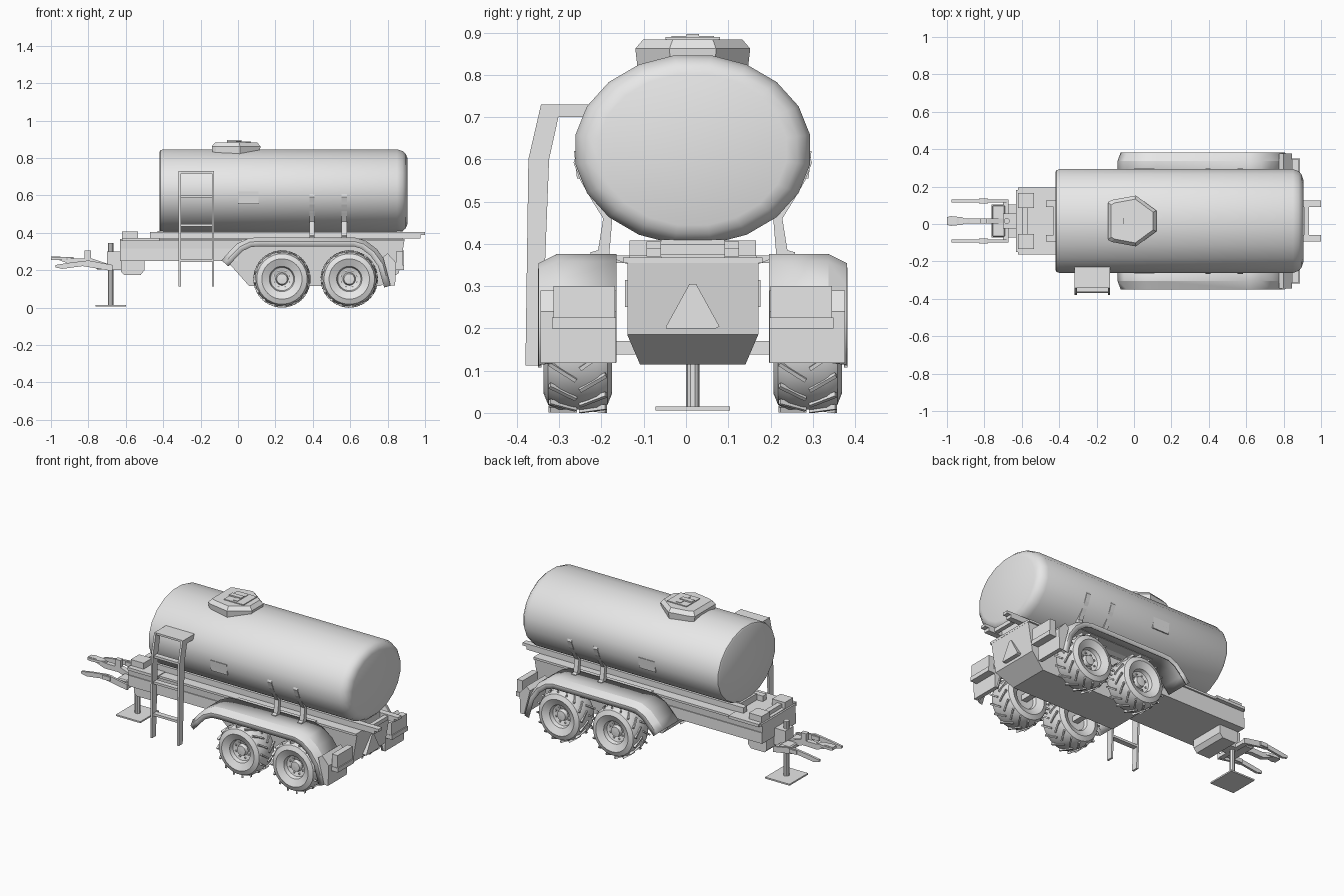
import bpy, bmesh, math
from mathutils import Matrix, Vector

if "Cube" in bpy.data.objects:
    bpy.data.objects.remove(bpy.data.objects["Cube"], do_unlink=True)

GREY = (0.8, 0.8, 0.8, 1)
mat = bpy.data.materials.new("light_grey")
mat.use_nodes = True
mat.diffuse_color = GREY
mat.node_tree.nodes["Principled BSDF"].inputs["Base Color"].default_value = GREY

CENTRE_Y = 0.016      # the body's symmetry plane
SIDES = ((-1, "front"), (1, "back"))


def finish(name, bm, smooth=None):
    bmesh.ops.recalc_face_normals(bm, faces=bm.faces)
    me = bpy.data.meshes.new(name)
    bm.to_mesh(me)
    bm.free()
    me.materials.append(mat)
    ob = bpy.data.objects.new(name, me)
    ob.location.y = CENTRE_Y
    bpy.context.collection.objects.link(ob)
    if smooth:
        bpy.ops.object.select_all(action="DESELECT")
        ob.select_set(True)
        bpy.context.view_layer.objects.active = ob
        bpy.ops.object.shade_smooth_by_angle(angle=math.radians(smooth))
    return ob


def add_box(bm, x, y, z):
    size = Matrix.Diagonal((x[1] - x[0], y[1] - y[0], z[1] - z[0], 1))
    mid = Matrix.Translation((sum(x) / 2, sum(y) / 2, sum(z) / 2))
    bmesh.ops.create_cube(bm, size=1, matrix=mid @ size)


def box(name, x, y, z, bevel=0):
    bm = bmesh.new()
    add_box(bm, x, y, z)
    if bevel:
        bmesh.ops.bevel(bm, geom=bm.edges[:], offset=bevel, segments=1, affect="EDGES")
    return finish(name, bm)


def loft(bm, rings):
    """Skin closed rings of points and cap both ends."""
    vs = [[bm.verts.new(p) for p in r] for r in rings]
    n = len(vs[0])
    for a, b in zip(vs, vs[1:]):
        for i in range(n):
            j = (i + 1) % n
            bm.faces.new((a[i], a[j], b[j], b[i]))
    bm.faces.new(vs[0])
    bm.faces.new(vs[-1])


def add_prism(bm, pts, axis, a, b):
    place = {"x": lambda p, d: (d, p[0], p[1]),
             "y": lambda p, d: (p[0], d, p[1]),
             "z": lambda p, d: (p[0], p[1], d)}[axis]
    loft(bm, [[place(p, d) for p in pts] for d in (a, b)])


def prism(name, pts, axis, a, b):
    bm = bmesh.new()
    add_prism(bm, pts, axis, a, b)
    return finish(name, bm)


def circle(r, n, c=(0, 0)):
    return [(c[0] + r * math.cos(math.tau * (i + .5) / n),
             c[1] + r * math.sin(math.tau * (i + .5) / n)) for i in range(n)]


# Tank: elliptical barrel with a rounded rear end
bm = bmesh.new()
rings = ((-.42, .94), (-.415, .975), (-.4, 1), (.85, 1), (.88, .96), (.897, .89), (.905, .8))
loft(bm, [[(x, .281 * s * math.cos(math.tau * (i + .5) / 20),
            .623 + .226 * s * math.sin(math.tau * (i + .5) / 20)) for i in range(20)]
          for x, s in rings])
finish("tank", bm, 35)

# Filling hatch: seven-sided dome with a latch
hatch = ((-.14, -.1), (-.12, -.112), (.01, -.136), (.12, -.055),
         (.12, .055), (.01, .136), (-.12, .112), (-.14, .1))
bm = bmesh.new()
loft(bm, [[(x * s - .01 * (1 - s), y * s, z) for x, y in hatch]
          for s, z in ((.96, .815), (1, .862), (.86, .884))])
finish("hatch", bm)
box("hatch_plate", (-.06, .07), (-.064, .064), (.882, .889))
box("hatch_handle", (-.01, .02), (-.05, .05), (.887, .892))
box("hatch_latch", (-.06, .02), (-.015, .015), (.887, .897))

# Label plates on the tank sides
for s, side in SIDES:
    prism(side + "_label", [(s * .267, .555), (s * .274, .555), (s * .281, .62), (s * .27, .62)],
          "x", 0, .11)

# Chassis: shallow drawbar beam dropping to a deep rear body
profile = ((-.63, .25), (-.06, .25), (.06, .115), (.76, .115), (.86, .185), (.89, .36), (-.63, .36))
bm = bmesh.new()
inset = [(x, .125 if z < .15 else .155) for x, z in profile]
loft(bm, [[(x, s * w, z) for (x, z), (_, w) in zip(profile, inset)] for s in (-1, 1)])
finish("chassis", bm)
box("chassis_rib", (-.63, 0), (-.16, .16), (.25, .315))
box("deck_plate", (-.63, .89), (-.165, .165), (.355, .368))
box("front_deck", (-.62, -.42), (-.18, .18), (.355, .372))
prism("front_block", ((-.625, .19), (-.61, .175), (-.52, .175), (-.5, .2), (-.5, .25), (-.625, .25)),
      "y", -.11, .11)
prism("warning_triangle", ((-.063, .2), (-.055, .2), (.055, .2), (.063, .205), (.008, .305), (-.008, .305),
                           (-.063, .205)), "x", .86, .888)

# Tank rails with their cross members
for s, side in SIDES:
    y = sorted((s * .075, s * .11))
    prism(side + "_rail", ((-.47, .37), (.975, .37), (.975, .388), (1, .388), (1, .405), (-.47, .405)),
          "y", *y)
    box(side + "_deck_lug", (-.62, -.535), sorted((s * .07, s * .15)), (.37, .408))
box("rear_crossbar", (.91, .935), (-.08, .08), (.375, .398))
box("tank_saddle", (-.43, .88), (-.075, .075), (.365, .41))
box("front_crossbar", (-.6, -.57), (-.07, .07), (.37, .395))

# Fenders: arched shell with a chamfered outer lip
arch = ((-.085, .25), (-.05, .29), (0, .34), (.06, .368), (.12, .372), (.62, .372),
        (.68, .355), (.74, .31), (.79, .24), (.825, .12))
section = ((.18, 0), (.32, 0), (.362, .02), (.362, .045))
for s, side in SIDES:
    bm = bmesh.new()
    grid = []
    for i, (x, z) in enumerate(arch):
        a, b = Vector(arch[max(i - 1, 0)]), Vector(arch[min(i + 1, len(arch) - 1)])
        d = (b - a).normalized()
        grid.append([bm.verts.new((x + d.y * o, s * y, z - d.x * o)) for y, o in section])
    for p, q in zip(grid, grid[1:]):
        for k in range(len(section) - 1):
            bm.faces.new((p[k], p[k + 1], q[k + 1], q[k]))
    ob = finish(side + "_fender", bm, 25)
    mod = ob.modifiers.new("thickness", "SOLIDIFY")
    mod.thickness = .008
    mod.offset = 0
    prism(side + "_fender_bracket", ((s * .15, .35), (s * .19, .366), (s * .26, .366),
                                     (s * .26, .372), (s * .15, .372)), "x", .1, .62)
    # Mudflap and lamp panel
    prism(side + "_mudflap", ((.775, .27), (.815, .118), (.84, .118), (.845, .24), (.8, .29)),
          "y", *sorted((s * .182, s * .36)))
    box(side + "_lamp_panel", (.845, .882), sorted((s * .184, s * .33)), (.205, .3))
    box(side + "_lamp_ledge", (.835, .888), sorted((s * .182, s * .333)), (.2, .226))

# Tank support arms standing on the fenders
arm = ((.198, .37), (.242, .37), (.242, .38), (.224, .385), (.212, .46), (.24, .505),
       (.266, .55), (.282, .592), (.278, .605), (.265, .6), (.23, .52), (.19, .465))
bm = bmesh.new()
for s, side in SIDES:
    for x in (.395, .568):
        add_prism(bm, [(s * y, z) for y, z in arm], "x", x - .014, x + .014)
finish("tank_support_arms", bm)

# Wheels: lathed tyre and rim, bolts and angled tread lugs
tyre = ((.001, -.04), (.06, -.045), (.068, -.062), (.108, -.081), (.135, -.07), (.146, -.045),
        (.146, .045), (.135, .07), (.108, .081), (.068, .062), (.062, .04), (.034, .03),
        (.028, .05), (.001, .052))


def wheel(name, x, s):
    bm = bmesh.new()
    hub = Matrix.Translation((x, s * .272, .153))
    loft(bm, [[(r * c, s * w, r * d) for c, d in circle(1, 28)] for r, w in tyre])
    for px, pz in circle(.047, 8):
        add_prism(bm, circle(.006, 6, (px, pz)), "y", s * .03, s * .042)
    bmesh.ops.transform(bm, matrix=hub, verts=bm.verts)
    for k in range(32):
        half = 1 if k % 2 else -1
        m = (hub @ Matrix.Rotation(math.tau * k / 32, 4, "Y")
             @ Matrix.Translation((0, half * .036, .146))
             @ Matrix.Rotation(half * .6, 4, "Z") @ Matrix.Diagonal((.009, .075, .012, 1)))
        bmesh.ops.create_cube(bm, size=1, matrix=m)
    finish(name, bm, 35)


for x, axle in ((.235, "leading"), (.595, "trailing")):
    box(axle + "_axle", (x - .018, x + .018), (-.23, .23), (.138, .17))
    for s, side in SIDES:
        wheel(side + "_" + axle + "_wheel", x, s)

# Ladder: two bent side plates, rungs and top step
rail = ((-.396, .112), (-.359, .112), (-.34, .6), (-.318, .7), (-.235, .7), (-.235, .73),
        (-.359, .73), (-.389, .6))
bm = bmesh.new()
for x in (-.318, -.14):
    add_prism(bm, rail, "x", x, x + .012)
for z, y in ((.25, -.37), (.44, -.366), (.595, -.362)):
    add_box(bm, (-.31, -.135), (y - .016, y + .016), (z - .007, z + .007))
add_box(bm, (-.318, -.128), (-.355, -.235), (.718, .73))
finish("ladder", bm)

# Parking jack
prism("jack_post", circle(.016, 10, (-.68, 0)), "z", .012, .345)
box("jack_foot", (-.762, -.6), (-.088, .088), (.006, .015))

# Drawbar: yoke, central towing arm with a pin, two lower link arms
box("yoke", (-.76, -.69), (-.085, .085), (.205, .235), .006)
box("yoke_mount", (-.7, -.62), (-.04, .04), (.2, .3))
prism("tow_arm", ((-1, .262), (-.96, .255), (-.89, .23), (-.8, .232), (-.7, .2), (-.7, .235),
                  (-.78, .262), (-.88, .262), (-.95, .272), (-1, .272)), "y", -.014, .014)
prism("tow_tip", ((-1, -.02), (-.98, -.026), (-.92, -.02), (-.88, 0), (-.92, .02), (-.98, .026),
                  (-1, .02)), "z", .255, .27)
box("tow_pin", (-.82, -.785), (-.014, .014), (.25, .305))
for s, side in SIDES:
    prism(side + "_link_arm", ((-.975, .215), (-.94, .207), (-.83, .222), (-.67, .195), (-.67, .228),
                               (-.8, .252), (-.9, .24), (-.975, .228)),
          "y", *sorted((s * .1, s * .114)))
    box(side + "_link_pad", (-.83, -.78), sorted((s * .093, s * .121)), (.222, .246))
box("link_shaft", (-.7, -.67), (-.114, .114), (.2, .222))
